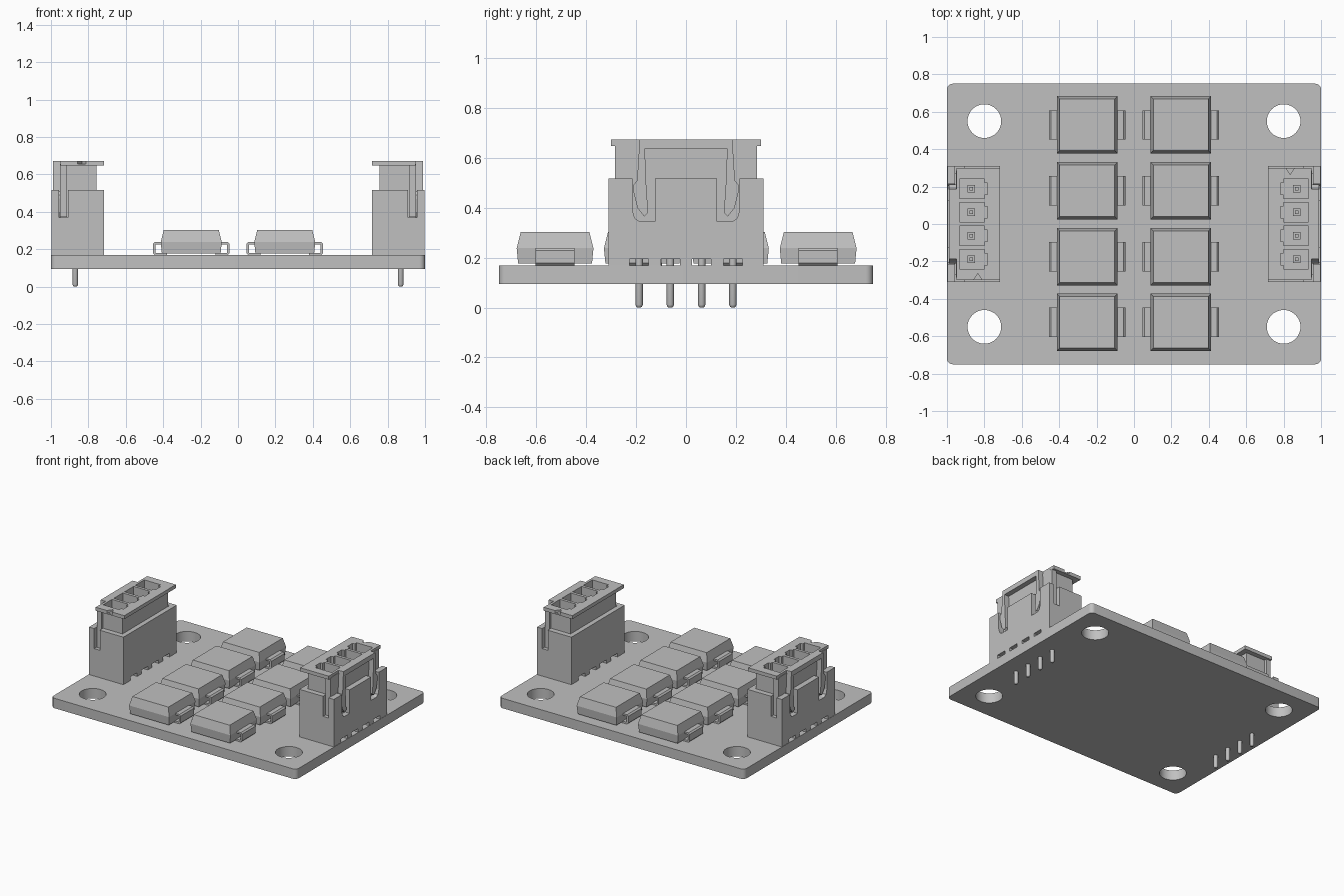
import bpy, bmesh, math
from mathutils import Matrix, Vector

if "Cube" in bpy.data.objects:
    bpy.data.objects.remove(bpy.data.objects["Cube"], do_unlink=True)

grey = bpy.data.materials.new("plain_grey")
grey.use_nodes = True
colour = (0.53, 0.53, 0.53, 1)
grey.diffuse_color = colour
next(n for n in grey.node_tree.nodes if n.type == 'BSDF_PRINCIPLED').inputs["Base Color"].default_value = colour


# Geometry helpers
def box(bm, x0, x1, y0, y1, z0, z1):
    m = Matrix.Translation(((x0 + x1) / 2, (y0 + y1) / 2, (z0 + z1) / 2))
    m = m @ Matrix.Diagonal((x1 - x0, y1 - y0, z1 - z0, 1))
    bmesh.ops.create_cube(bm, size=1, matrix=m)


def loft(bm, rings):
    rows = [[bm.verts.new(p) for p in ring] for ring in rings]
    n = len(rows[0])
    bm.faces.new(rows[0])
    bm.faces.new(rows[-1][::-1])
    for a, b in zip(rows, rows[1:]):
        for i in range(n):
            bm.faces.new((a[i], a[(i + 1) % n], b[(i + 1) % n], b[i]))


def prism(bm, points, axis, lo, hi):
    """Extrude a 2D outline along x, y or z."""
    def place(p, d):
        q = list(p)
        q.insert("xyz".index(axis), d)
        return Vector(q)
    loft(bm, [[place(p, d) for p in points] for d in (lo, hi)])


def circle(cx, cy, r, n=32, start=0, sweep=2 * math.pi, closed=True):
    steps = n if closed else n - 1
    return [(cx + r * math.cos(start + sweep * i / steps),
             cy + r * math.sin(start + sweep * i / steps)) for i in range(n)]


def make(name, build, cuts=(), smooth=False):
    bm = bmesh.new()
    build(bm)
    bmesh.ops.recalc_face_normals(bm, faces=bm.faces)
    mesh = bpy.data.meshes.new(name)
    bm.to_mesh(mesh)
    bm.free()
    mesh.materials.append(grey)
    ob = bpy.data.objects.new(name, mesh)
    bpy.context.collection.objects.link(ob)
    # Cut the openings, then discard the cutters
    cutters = [make(name + "_cutter", c) for c in cuts]
    for c in cutters:
        mod = ob.modifiers.new("cut", 'BOOLEAN')
        mod.operation, mod.solver, mod.object = 'DIFFERENCE', 'EXACT', c
    if cutters:
        bpy.context.view_layer.update()
        dg = bpy.context.evaluated_depsgraph_get()
        ob.data = bpy.data.meshes.new_from_object(ob.evaluated_get(dg))
        ob.modifiers.clear()
        for c in cutters:
            bpy.data.objects.remove(c, do_unlink=True)
    if smooth:
        ob.data.shade_smooth()
        ob.data.set_sharp_from_angle(angle=math.radians(35))
    return ob


def copy(ob, name, location=(0, 0, 0), turn=0):
    dup = bpy.data.objects.new(name, ob.data)
    dup.location = location
    dup.rotation_euler.z = turn
    bpy.context.collection.objects.link(dup)


# Circuit board with rounded corners and four mounting holes
BOARD_TOP = 0.168
outline = []
for i, (sx, sy) in enumerate([(1, 1), (-1, 1), (-1, -1), (1, -1)]):
    outline += circle(sx * 0.97, sy * 0.72, 0.03, 7, i * math.pi / 2, math.pi / 2, False)


def mounting_holes(bm):
    for x in (-0.8, 0.8):
        for y in (-0.55, 0.55):
            prism(bm, circle(x, y, 0.09, 40), "z", 0, 0.3)


make("board", lambda bm: prism(bm, outline, "z", 0.095, BOARD_TOP), [mounting_holes], True)


# Surface-mounted chips with folded leads
def chip_body(bm):
    rings = []
    for z, inset in ((0.176, 0.006), (0.238, 0), (0.302, 0.016)):
        x, y = 0.163 - inset, 0.154 - inset
        rings.append([(-x, -y, z), (x, -y, z), (x, y, z), (-x, y, z)])
    loft(bm, rings)


def chip_leads(bm):
    path = [(0.15, 0.238), (0.195, 0.238), (0.205, 0.228), (0.205, 0.178), (0.195, BOARD_TOP),
            (0.13, BOARD_TOP), (0.13, 0.181), (0.192, 0.181), (0.192, 0.225), (0.15, 0.225)]
    for s in (-1, 1):
        prism(bm, [(s * x, z) for x, z in path], "y", -0.078, 0.078)


body, leads = make("chip_body", chip_body), make("chip_leads", chip_leads)
spots = [(x, y, 0) for x in (-0.25, 0.25) for y in (-0.525, -0.175, 0.178, 0.53)]
body.location = leads.location = spots[0]
for spot in spots[1:]:
    copy(body, "chip_body", spot)
    copy(leads, "chip_leads", spot)

# Connector, built on the +x edge and repeated by a half turn
PITCH = [-0.188, -0.063, 0.063, 0.188]
PIN_X = 0.87


def cavity(bm):
    box(bm, 0.752, 0.958, -0.271, 0.271, 0.26, 0.6)


def latch_slots(bm):
    slot = [(0.125, 0.6), (0.125, 0.345), (0.185, 0.345), (0.205, 0.358), (0.215, 0.39), (0.215, 0.6)]
    for s in (-1, 1):
        prism(bm, [(s * y, z) for y, z in slot], "x", 0.945, 1.05)


def end_notches(bm):
    for y0, y1 in ((-0.4, -0.25), (0.25, 0.4)):
        box(bm, 0.91, 0.956, y0, y1, 0.37, 0.6)


def base_tunnels(bm):
    for y in PITCH:
        box(bm, 0.6, 1.1, y - 0.038, y + 0.038, 0.1, 0.195)


def terminal_cells(bm):
    for y in PITCH:
        cell = [(0.932, 0.052), (0.8, 0.052), (0.8, 0.03), (0.782, 0.03)]
        pts = [(x, y + d) for x, d in cell] + [(x, y - d) for x, d in reversed(cell)]
        prism(bm, pts, "z", 0.34, 0.8)


def marker(bm):
    prism(bm, [(0.805, 0.31), (0.865, 0.31), (0.835, 0.265)], "z", 0.657, 0.7)


def plug_body(bm):
    box(bm, 0.757, 0.953, -0.265, 0.265, 0.27, 0.655)


def plug_ribs(bm):
    for s in (-1, 1):
        y0, y1 = sorted((s * 0.26, s * 0.285))
        box(bm, 0.914, 0.952, y0, y1, 0.372, 0.65)


def plug_latch(bm):
    # Top bar with two hooked legs
    half = [(0.165, 0.637), (0.16, 0.5), (0.152, 0.38), (0.167, 0.365), (0.195, 0.4),
            (0.212, 0.47), (0.212, 0.49), (0.196, 0.51), (0.186, 0.673)]
    pts = half + [(-y, z) for y, z in reversed(half)]
    prism(bm, pts, "x", 0.945, 0.99)


def terminals(bm):
    for y in PITCH:
        for r, top in ((0.02, 0.5), (0.01, 0.53)):
            box(bm, PIN_X - r, PIN_X + r, y - r, y + r, 0.3, top)


def solder_pins(bm):
    for y in PITCH:
        loft(bm, [[(px, py, z) for px, py in circle(PIN_X, y, r, 16)]
                  for z, r in ((0, 0.007), (0.004, 0.012), (0.012, 0.015), (0.2, 0.015))])


connector = [
    make("connector_housing", lambda bm: box(bm, 0.717, 0.998, -0.31, 0.31, BOARD_TOP, 0.518),
         [cavity, latch_slots, end_notches, base_tunnels]),
    make("plug_body", plug_body, [terminal_cells]),
    make("plug_flange", lambda bm: box(bm, 0.717, 0.95, -0.3, 0.3, 0.647, 0.673),
         [terminal_cells, marker]),
    make("plug_ribs", plug_ribs),
    make("plug_latch", plug_latch),
    make("terminals", terminals),
    make("solder_pins", solder_pins, smooth=True),
]
for part in connector:
    copy(part, part.name + "_opposite", turn=math.pi)
